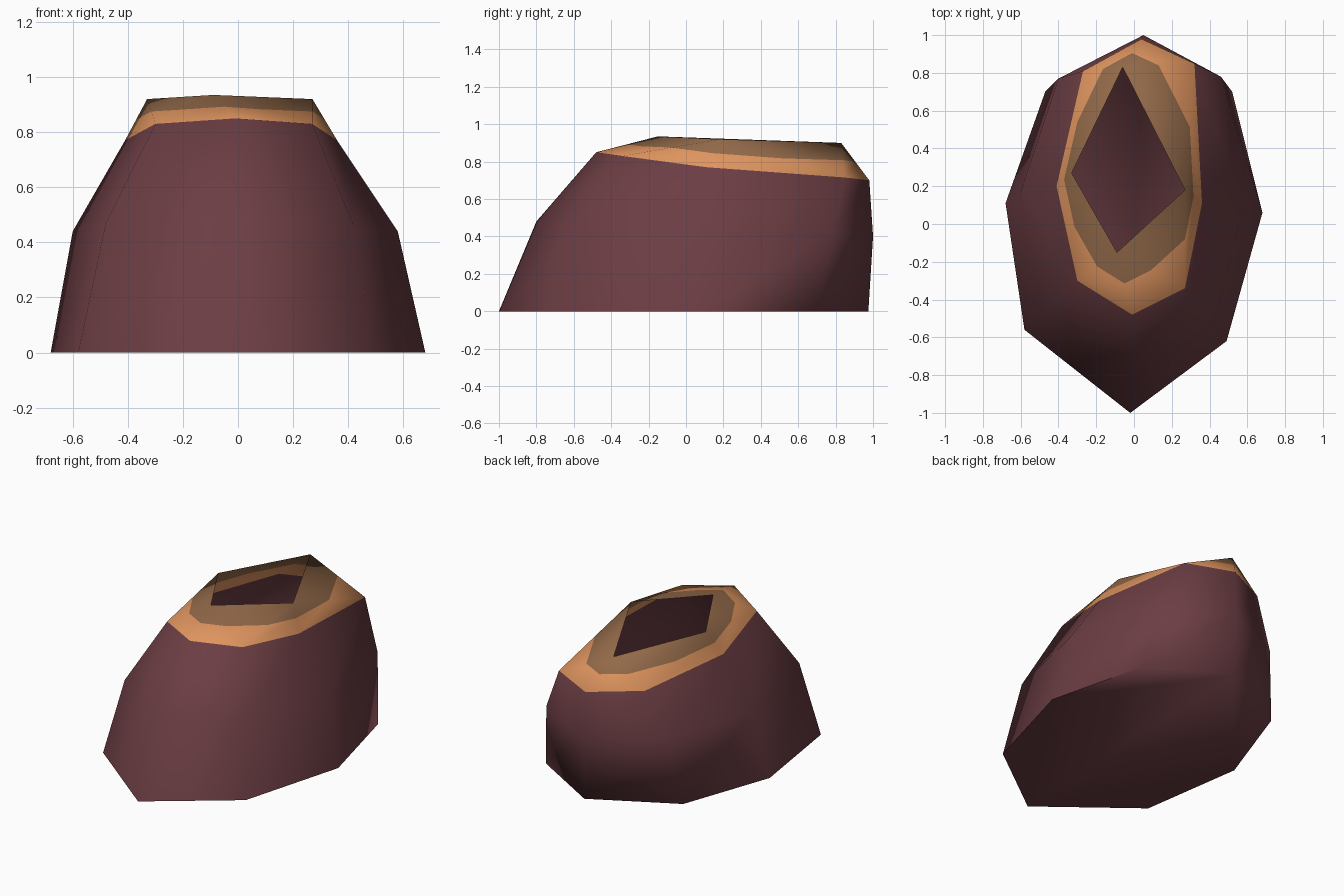
import bpy, bmesh, math
from mathutils import Vector

if "Cube" in bpy.data.objects:
    bpy.data.objects.remove(bpy.data.objects["Cube"])


def material(name, rgb):
    m = bpy.data.materials.new(name)
    m.diffuse_color = (*rgb, 1)
    m.use_nodes = True
    m.node_tree.nodes["Principled BSDF"].inputs["Base Color"].default_value = m.diffuse_color
    return m


# Rings run anticlockwise from the front point: F, FR, R, BR, B, BL, L, FL
base = [(-.02, -1, 0), (.49, -.62, 0), (.68, .06, 0), (.52, .70, 0),
        (.05, .975, 0), (-.47, .70, 0), (-.68, .11, 0), (-.58, -.56, 0)]
middle = [(-.02, -.80, .48), (.42, -.53, .46), (.58, .10, .44), (.46, .78, .42),
          (.05, 1, .40), (-.40, .77, .42), (-.60, .17, .44), (-.48, -.48, .47)]
rim = [(-.01, -.48, .85), (.27, -.34, .83), (.36, .11, .77), (.32, .85, .715),
       (.04, .98, .70), (-.27, .81, .725), (-.41, .20, .77), (-.30, -.30, .83)]
# Four-cornered opening: front, right, back, left
mouth = [(-.09, -.15, .935), (.27, .18, .92), (-.06, .83, .90), (-.33, .27, .92)]

bm = bmesh.new()
rings = [[bm.verts.new(p) for p in ring] for ring in (base, middle, rim)]
opening = [bm.verts.new(p) for p in mouth]


def face(verts, mat):
    f = bm.faces.new(verts)
    f.material_index = mat
    f.smooth = True


# Floor and outer walls
face(list(reversed(rings[0])), 0)
for lower, upper in zip(rings, rings[1:]):
    for i in range(8):
        j = (i + 1) % 8
        face((lower[i], lower[j], upper[j], upper[i]), 0)

# Spokes from rim to mouth; each corner of the rim meets two mouth corners
spokes = []
for k in range(4):
    spokes += [(2 * k, k), (2 * k + 1, k), (2 * k + 1, (k + 1) % 4)]
halves = [bm.verts.new((rings[2][r].co + opening[m].co) / 2) for r, m in spokes]

# Sloping top: outer band from rim to halfway, inner band up to the mouth
for a in range(12):
    b = (a + 1) % 12
    (ra, ma), (rb, mb) = spokes[a], spokes[b]
    outer = [rings[2][ra]] + ([rings[2][rb]] if rb != ra else [])
    inner = [opening[mb]] + ([opening[ma]] if mb != ma else [])
    face(outer + [halves[b], halves[a]], 1)
    face([halves[a], halves[b]] + inner, 2)

mesh = bpy.data.meshes.new("hollow_rock")
bm.to_mesh(mesh)
bm.free()
for name, rgb in (("dark maroon rock", (.147, .047, .056)),
                  ("orange band", (.74, .30, .115)),
                  ("brown lip", (.29, .142, .066))):
    mesh.materials.append(material(name, rgb))
rock = bpy.data.objects.new("hollow_rock", mesh)
bpy.context.collection.objects.link(rock)
bpy.context.view_layer.objects.active = rock
rock.select_set(True)
bpy.ops.object.shade_smooth_by_angle(angle=math.radians(89))
